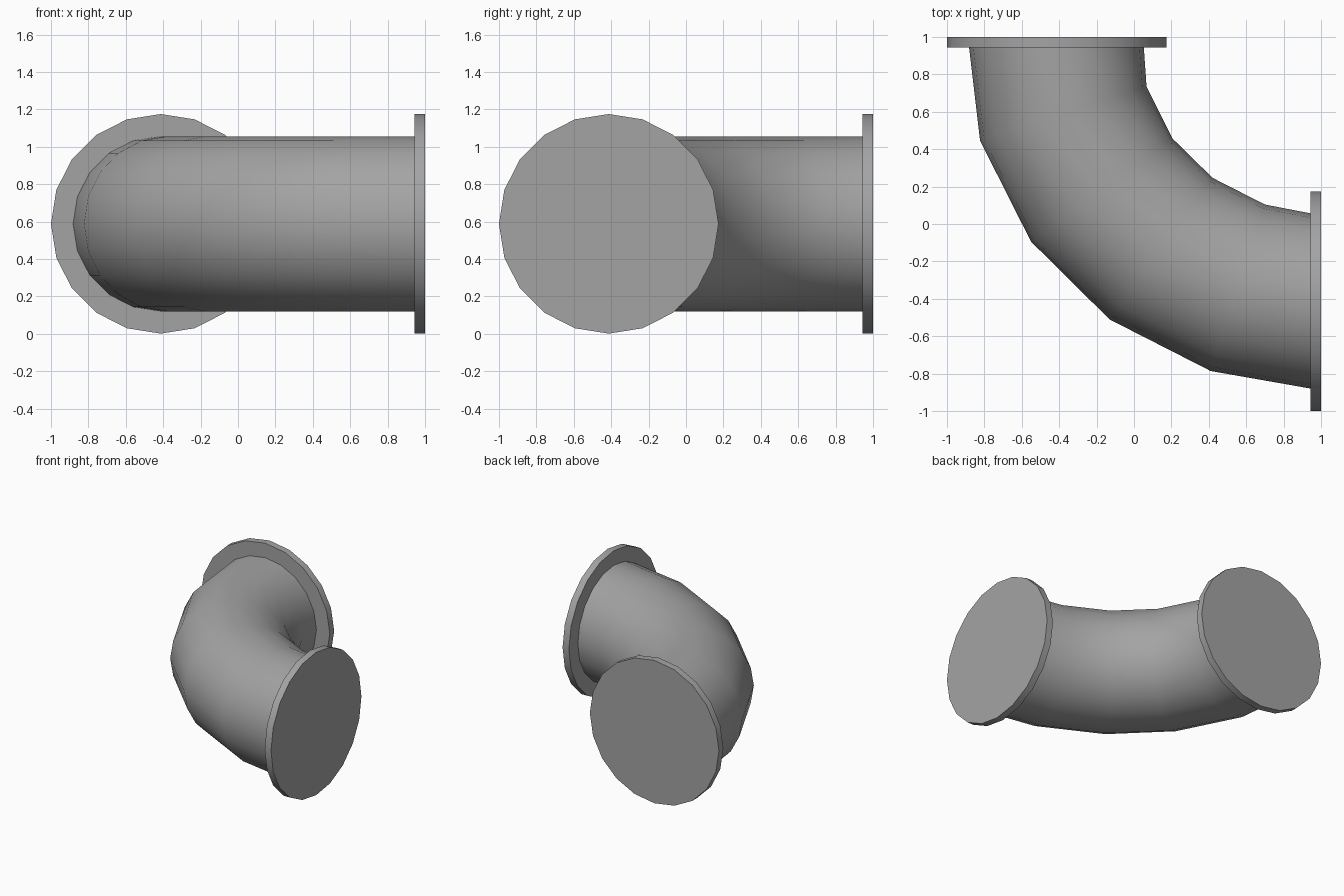
import bpy, bmesh, math
from mathutils import Vector, Matrix

if "Cube" in bpy.data.objects:
    bpy.data.objects.remove(bpy.data.objects["Cube"], do_unlink=True)

SIDES = 20
MID_Z = 0.588       # height of the pipe axis
OFFSET = -0.413     # sideways position of both openings
PIPE_R = 0.468
FLANGE_R = 0.587
FLANGE_T = 0.057

grey = bpy.data.materials.new("plain grey")
grey.use_nodes = True
colour = (0.37, 0.37, 0.37, 1)
grey.diffuse_color = colour
grey.node_tree.nodes["Principled BSDF"].inputs["Base Color"].default_value = colour


def finish(bm, name):
    bmesh.ops.recalc_face_normals(bm, faces=bm.faces)
    mesh = bpy.data.meshes.new(name)
    bm.to_mesh(mesh)
    bm.free()
    mesh.materials.append(grey)
    obj = bpy.data.objects.new(name, mesh)
    bpy.context.collection.objects.link(obj)
    bpy.ops.object.select_all(action="DESELECT")
    bpy.context.view_layer.objects.active = obj
    obj.select_set(True)
    bpy.ops.object.shade_smooth_by_angle(angle=math.radians(35))


# Elbow pipe: rings swept through a quarter turn
path = [(-0.418, 0.98), (-0.378, 0.59), (-0.172, 0.181),
        (0.145, -0.132), (0.555, -0.341), (0.98, -0.418)]
bm = bmesh.new()
rings = []
for i, (x, y) in enumerate(path):
    turn = math.radians(90 * i / (len(path) - 1))
    outward = Vector((-math.cos(turn), -math.sin(turn), 0))
    ring = []
    for k in range(SIDES):
        a = math.tau * k / SIDES
        point = Vector((x, y, MID_Z)) + PIPE_R * (
            outward * math.cos(a) + Vector((0, 0, math.sin(a))))
        ring.append(bm.verts.new(point))
    rings.append(ring)
for r0, r1 in zip(rings, rings[1:]):
    for k in range(SIDES):
        n = (k + 1) % SIDES
        bm.faces.new((r0[k], r0[n], r1[n], r1[k]))
finish(bm, "elbow_pipe")


# Closed flange discs at both ends
def flange(name, centre, rotation):
    bm = bmesh.new()
    bmesh.ops.create_cone(bm, cap_ends=True, segments=SIDES, radius1=FLANGE_R,
                          radius2=FLANGE_R, depth=FLANGE_T,
                          matrix=Matrix.Translation(centre) @ rotation)
    finish(bm, name)


inset = 1 - FLANGE_T / 2
flange("back_flange", (OFFSET, inset, MID_Z), Matrix.Rotation(math.pi / 2, 4, "X"))
flange("left_flange", (inset, OFFSET, MID_Z), Matrix.Rotation(math.pi / 2, 4, "Y"))
